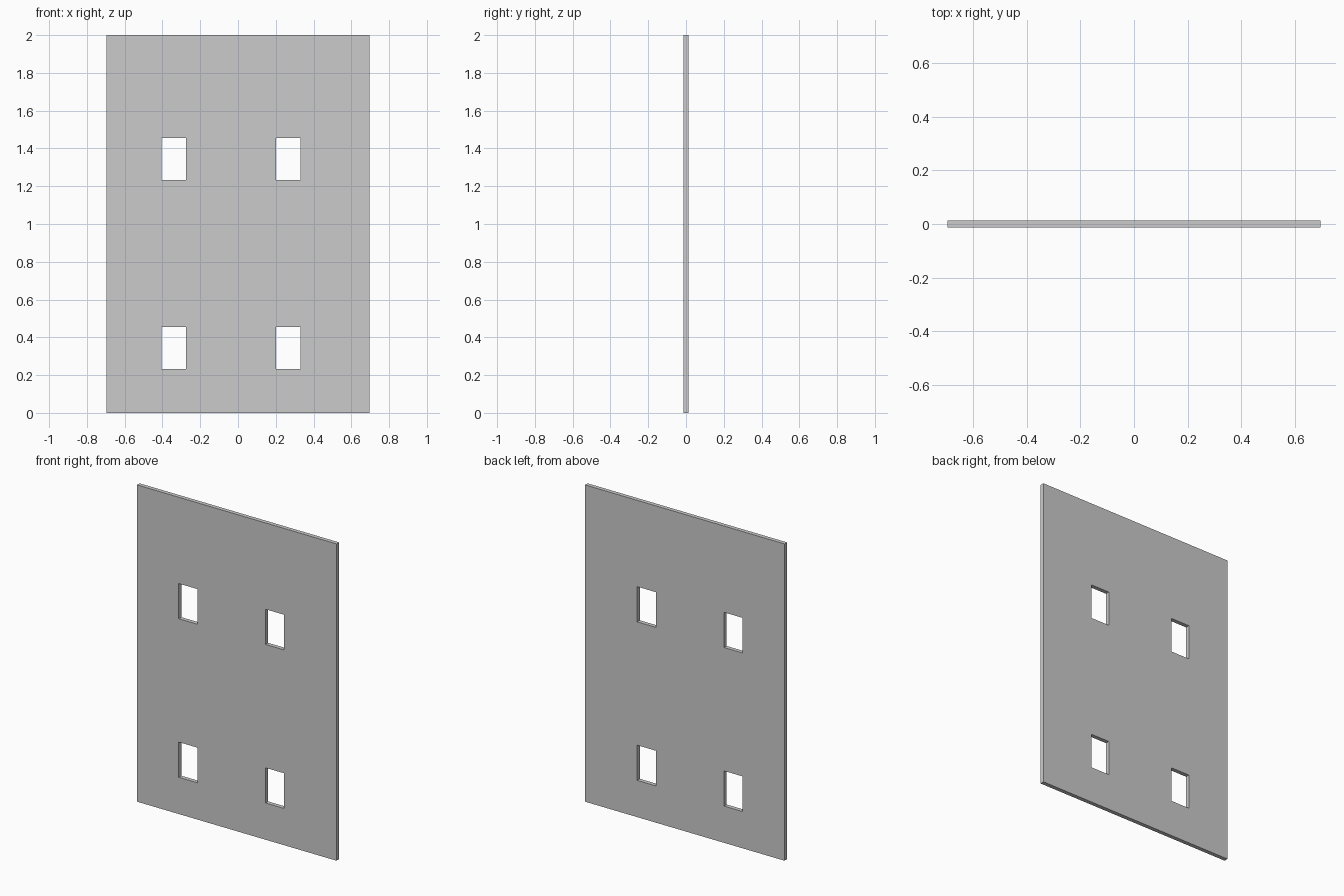
import bpy, bmesh

if "Cube" in bpy.data.objects:
    bpy.data.objects.remove(bpy.data.objects["Cube"])

W, H, T = 0.697, 2.0, 0.026          # half width, height, thickness
XS = [-W, -0.405, -0.275, 0.202, 0.332, W]
ZS = [0, 0.232, 0.454, 1.233, 1.455, H]

# Wall panel: front grid of cells, leaving out the four window openings
bm = bmesh.new()
grid = [[bm.verts.new((x, -T / 2, z)) for z in ZS] for x in XS]
for i in range(5):
    for j in range(5):
        if i % 2 and j % 2:
            continue
        bm.faces.new((grid[i][j], grid[i + 1][j], grid[i + 1][j + 1], grid[i][j + 1]))

# Thickness, including the window reveals
ext = bmesh.ops.extrude_face_region(bm, geom=bm.faces[:], use_keep_orig=True)
bmesh.ops.translate(bm, vec=(0, T, 0),
                    verts=[g for g in ext["geom"] if isinstance(g, bmesh.types.BMVert)])
bmesh.ops.recalc_face_normals(bm, faces=bm.faces[:])

mesh = bpy.data.meshes.new("wall_panel")
bm.to_mesh(mesh)
bm.free()
wall = bpy.data.objects.new("wall_panel", mesh)
bpy.context.collection.objects.link(wall)
